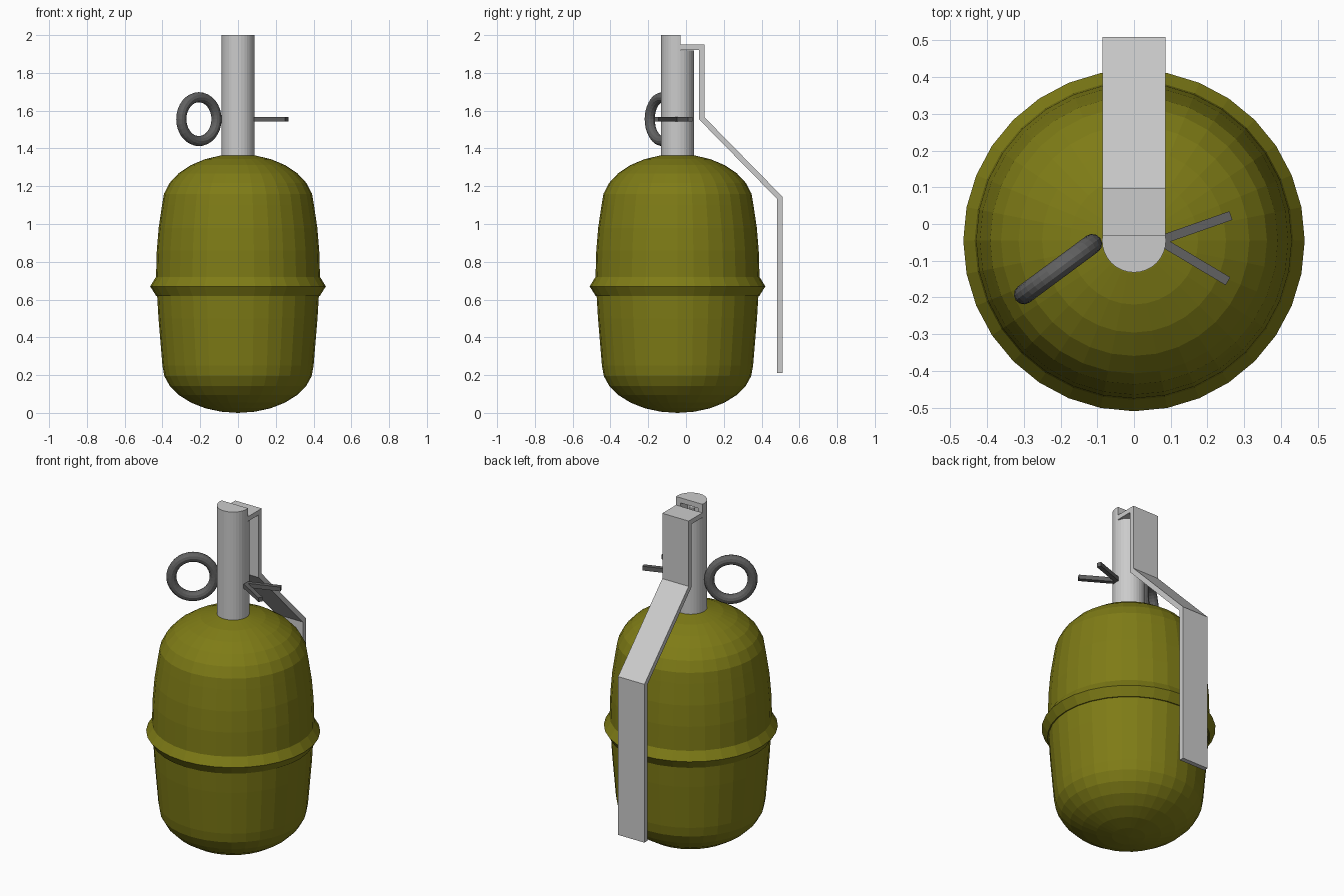
import bpy, bmesh
from math import sin, cos, pi, radians, atan2, hypot
from mathutils import Matrix

if "Cube" in bpy.data.objects:
    bpy.data.objects.remove(bpy.data.objects["Cube"])

AXIS_Y = -0.045  # centre line of body and fuse


def material(name, rgb):
    m = bpy.data.materials.new(name)
    m.diffuse_color = (*rgb, 1)
    m.use_nodes = True
    m.node_tree.nodes["Principled BSDF"].inputs["Base Color"].default_value = m.diffuse_color
    return m


olive = material("olive", (0.21, 0.20, 0.008))
dark = material("dark_steel", (0.12, 0.12, 0.12))


def make(name, bm, mat=None):
    bmesh.ops.recalc_face_normals(bm, faces=bm.faces)
    me = bpy.data.meshes.new(name)
    bm.to_mesh(me)
    bm.free()
    ob = bpy.data.objects.new(name, me)
    bpy.context.collection.objects.link(ob)
    if mat:
        me.materials.append(mat)
    return ob


def lathe(name, profile, mat=None, closed=False, n=32):
    bm = bmesh.new()
    vs = [bm.verts.new((r, 0, z)) for r, z in profile]
    pairs = list(zip(vs, vs[1:])) + ([(vs[-1], vs[0])] if closed else [])
    es = [bm.edges.new(p) for p in pairs]
    bmesh.ops.spin(bm, geom=vs + es, cent=(0, 0, 0), axis=(0, 0, 1),
                   angle=2 * pi, steps=n, use_duplicate=False)
    bmesh.ops.remove_doubles(bm, verts=bm.verts, dist=1e-4)
    return make(name, bm, mat)


def box(name, lo, hi, mat=None):
    bm = bmesh.new()
    size = [h - l for l, h in zip(lo, hi)]
    mid = [(h + l) / 2 for l, h in zip(lo, hi)]
    bmesh.ops.create_cube(bm, size=1, matrix=Matrix.Translation(mid) @ Matrix.Diagonal((*size, 1)))
    return make(name, bm, mat)


# Body: elliptical bottom and top domes joined by a slightly bulging wall
N = 7
bottom = [(0.40 * sin(i * pi / 2 / N), 0.25 - 0.25 * cos(i * pi / 2 / N)) for i in range(N + 1)]
top = [(0.402 * cos(i * pi / 2 / N), 1.10 + 0.27 * sin(i * pi / 2 / N)) for i in range(N + 1)]
wall = [(0.411, 0.38), (0.421, 0.50), (0.428, 0.62), (0.434, 0.72), (0.430, 0.86), (0.42, 0.98)]
body = lathe("body", bottom + wall + top, olive)
body.location.y = AXIS_Y

# Raised seam ring around the waist
seam = lathe("seam_ring", [(0.41, 0.62), (0.434, 0.62), (0.465, 0.67), (0.434, 0.72), (0.41, 0.72)],
             olive, closed=True)
seam.location.y = AXIS_Y

# Fuse tube with the rear of its top stepped down and a pocket behind it
fuse = lathe("fuse_tube", [(0, 1.3), (0.087, 1.3), (0.087, 2.0), (0, 2.0)])
fuse.location.y = AXIS_Y
cutters = [box("step_cutter", (-0.2, -0.03, 1.918), (0.2, 0.2, 2.1)),
           box("pocket_cutter", (-0.058, -0.095, 1.89), (0.058, -0.01, 1.97))]
for c in cutters:
    mod = fuse.modifiers.new(c.name, 'BOOLEAN')
    mod.operation = 'DIFFERENCE'
    mod.solver = 'EXACT'
    mod.object = c
    c.hide_render = True
    c.hide_set(True)

# Small striker inside the pocket
bm = bmesh.new()
bmesh.ops.create_cone(bm, cap_ends=True, segments=12, radius1=0.015, radius2=0.015, depth=0.06,
                      matrix=Matrix.Translation((0, -0.06, 1.92)))
make("striker", bm)

# Safety lever: bent strip, outer then inner edge, extruded across x
outer = [(-0.03, 1.95), (0.098, 1.95), (0.098, 1.565), (0.51, 1.145), (0.51, 0.212)]
inner = [(0.482, 0.212), (0.482, 1.133), (0.07, 1.553), (0.07, 1.922), (-0.03, 1.922)]
bm = bmesh.new()
W = 0.086
left, right = ([[bm.verts.new((x, y, z)) for y, z in line] for line in (outer, inner[::-1])]
               for x in (-W, W))
for side in (left, right):
    for i in range(4):
        bm.faces.new((side[0][i], side[0][i + 1], side[1][i + 1], side[1][i]))
for k in (0, 1):
    for i in range(4):
        bm.faces.new((left[k][i], left[k][i + 1], right[k][i + 1], right[k][i]))
for i in (0, 4):
    bm.faces.new((left[0][i], left[1][i], right[1][i], right[0][i]))
make("safety_lever", bm)

# Pull ring
r, R = 0.027, 0.116
circle = [(R + r * cos(a * pi / 6), r * sin(a * pi / 6)) for a in range(12)]
ring = lathe("pull_ring", circle, dark, closed=True)
ring.rotation_euler = (radians(90), 0, radians(36.5))
ring.location = (-0.207, -0.123, 1.555)

# Splayed pin legs
for name, x, y in (("pin_leg_back", 0.264, 0.023), ("pin_leg_front", 0.256, -0.156)):
    x0 = 0.07
    leg = box(name, (0, -0.0125, -0.0125), (hypot(x - x0, y - AXIS_Y), 0.0125, 0.0125), dark)
    leg.location = (x0, AXIS_Y, 1.555)
    leg.rotation_euler.z = atan2(y - AXIS_Y, x - x0)
